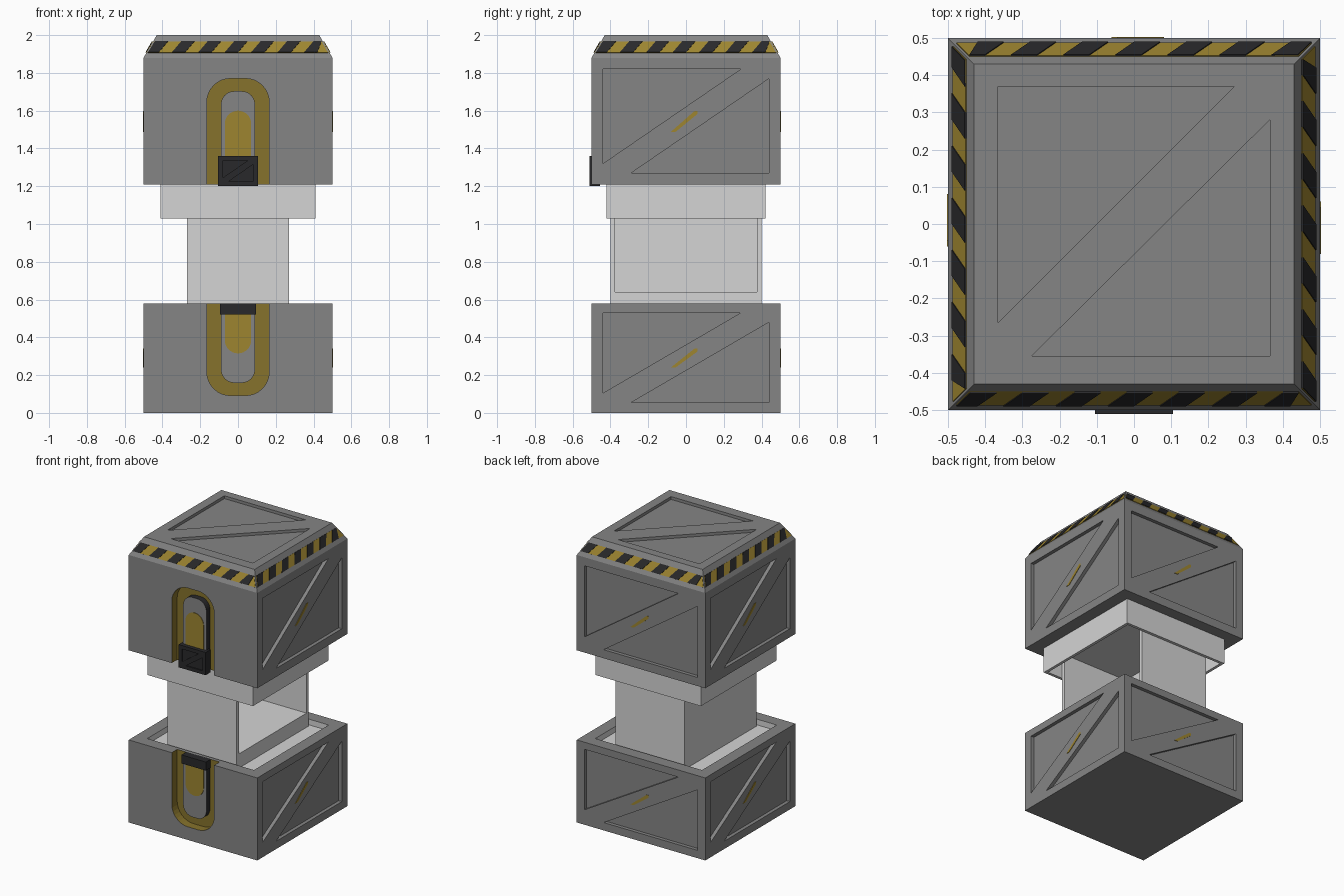
import bpy, bmesh, math
from mathutils import Vector, Matrix

if "Cube" in bpy.data.objects:
    bpy.data.objects.remove(bpy.data.objects["Cube"])

# One shared palette, so material indices match on every part and cutter
PALETTE = [("grey", (0.235, 0.235, 0.235)), ("white", (0.66, 0.66, 0.66)),
           ("yellow", (0.34, 0.235, 0.03)), ("dark_yellow", (0.24, 0.17, 0.025)),
           ("black", (0.022, 0.022, 0.024))]
GREY, WHITE, YELLOW, DARK_YELLOW, BLACK = range(5)
mats = []
for name, c in PALETTE:
    m = bpy.data.materials.new(name)
    m.diffuse_color = (*c, 1)
    m.use_nodes = True
    m.node_tree.nodes["Principled BSDF"].inputs["Base Color"].default_value = m.diffuse_color
    mats.append(m)


def finish(name, bm, mat):
    bmesh.ops.recalc_face_normals(bm, faces=bm.faces)
    for f in bm.faces:
        f.material_index = mat
    me = bpy.data.meshes.new(name)
    bm.to_mesh(me)
    bm.free()
    for m in mats:
        me.materials.append(m)
    ob = bpy.data.objects.new(name, me)
    bpy.context.collection.objects.link(ob)
    return ob


def loft(name, loops, mat):
    """Closed solid through matching loops of points."""
    bm = bmesh.new()
    rings = [[bm.verts.new(p) for p in lp] for lp in loops]
    n = len(rings[0])
    for a, b in zip(rings, rings[1:]):
        for i in range(n):
            bm.faces.new((a[i], a[(i + 1) % n], b[(i + 1) % n], b[i]))
    bm.faces.new(rings[0])
    bm.faces.new(rings[-1])
    return finish(name, bm, mat)


def prism(name, pts, vec, mat):
    pts = [Vector(p) for p in pts]
    return loft(name, [pts, [p + Vector(vec) for p in pts]], mat)


def box(name, x0, x1, y0, y1, z0, z1, mat):
    return prism(name, [(x0, y0, z0), (x1, y0, z0), (x1, y1, z0), (x0, y1, z0)],
                 (0, 0, z1 - z0), mat)


def square(h, z):
    return [(-h, -h, z), (h, -h, z), (h, h, z), (-h, h, z)]


def cut(ob, cutter):
    mod = ob.modifiers.new("cut", 'BOOLEAN')
    mod.operation, mod.solver, mod.object = 'DIFFERENCE', 'EXACT', cutter
    bpy.context.view_layer.objects.active = ob
    bpy.ops.object.modifier_apply(modifier=mod.name)
    bpy.data.objects.remove(cutter)


def side(k, u, z, x=0.5):
    """Point on the right side (u along y), turned k quarter turns about z."""
    return Matrix.Rotation(k * math.pi / 2, 3, 'Z') @ Vector((x, u, z))


def arch(hw, r, z_open, z_end, y):
    """Outline open at z_open with rounded corners at z_end."""
    s = 1 if z_end > z_open else -1
    pts = [(-hw, y, z_open), (hw, y, z_open)]
    for cx, a0 in ((hw - r, 0), (r - hw, 90)):
        for i in range(9):
            a = math.radians(a0 + i * 11.25)
            pts.append((cx + r * math.cos(a), y, z_end - s * r + s * r * math.sin(a)))
    return pts


def side_panels(ob, z0, z1):
    """Two triangular recesses and a yellow mark on the right, back and left."""
    drop = (z1 - z0) - 0.05
    tris = [[(-0.44, z1), (0.29, z1), (-0.44, z1 - drop)],
            [(0.44, z0 + drop), (0.44, z0), (-0.29, z0)]]
    mid = (z0 + z1) / 2
    for k in range(3):
        inward = side(k, 0, 0, -1)
        for t in tris:
            cut(ob, prism("cutter", [side(k, u, z, 0.55) for u, z in t],
                          inward * 0.075, GREY))
        h = 0.04 if drop < 0.45 else 0.045
        prism("strut_mark", [side(k, -0.08, mid - h - 0.012), side(k, -0.055, mid - h - 0.012),
                             side(k, 0.06, mid + h - 0.008), side(k, 0.06, mid + h + 0.008),
                             side(k, 0.045, mid + h + 0.008)], -inward * 0.003, YELLOW)


def front_slot(ob, prefix, z_open, z_end, bar0, bar1):
    """Yellow recess with a raised rounded plate and a yellow bar."""
    s = 1 if z_end > z_open else -1
    cut(ob, prism("cutter", arch(0.165, 0.125, z_open - s * 0.05, z_end, -0.55),
                  (0, 0.11, 0), DARK_YELLOW))
    plate = prism(prefix + "_slot_plate", arch(0.09, 0.07, z_open, z_end - s * 0.067, -0.48),
                  (0, 0.042, 0), BLACK)
    for f in plate.data.polygons:
        if f.normal.y < -0.9:
            f.material_index = GREY
    prism(prefix + "_slot_bar", arch(0.07, 0.07, bar0, bar1, -0.484), (0, 0.006, 0), YELLOW)


# Lower crate with white-lined top
base = loft("lower_crate", [square(0.5, 0), square(0.5, 0.58)], GREY)
cut(base, box("cutter", -0.415, 0.415, -0.415, 0.415, 0.54, 0.7, WHITE))
side_panels(base, 0.055, 0.53)
front_slot(base, "lower", 0.58, 0.092, 0.53, 0.315)
box("lower_latch", -0.095, 0.095, -0.492, -0.435, 0.52, 0.58, BLACK)

# Upper crate with chamfered top
lid = loft("upper_crate", [square(0.5, 1.21), square(0.5, 1.88), square(0.43, 2.0)], GREY)
side_panels(lid, 1.27, 1.82)
front_slot(lid, "upper", 1.21, 1.77, 1.30, 1.60)
for t in ([(-0.365, 0.37), (0.27, 0.37), (-0.365, -0.265)],
          [(0.365, 0.28), (0.365, -0.355), (-0.275, -0.355)]):
    cut(lid, prism("cutter", [(x, y, 2.05) for x, y in t], (0, 0, -0.07), GREY))

# Latch with triangular recesses
latch = box("upper_latch", -0.105, 0.105, -0.51, -0.455, 1.20, 1.36, BLACK)
for t in ([(-0.08, 1.335), (0.05, 1.335), (-0.08, 1.245)],
          [(0.08, 1.315), (0.08, 1.225), (-0.05, 1.225)]):
    cut(latch, prism("cutter", [(x, -0.53, z) for x, z in t], (0, 0.028, 0), BLACK))

# White neck under the upper crate: hollow frame and ceiling
for s in (-1, 1):
    box("neck_side", s * 0.41, s * 0.39, -0.42, 0.42, 1.03, 1.212, WHITE)
    box("neck_end", -0.39, 0.39, s * 0.42, s * 0.40, 1.03, 1.212, WHITE)
box("neck_ceiling", -0.39, 0.39, -0.40, 0.40, 1.195, 1.209, WHITE)

# White inner box, open to the right
box("inner_floor", -0.27, 0.27, -0.40, 0.40, 0.50, 0.64, WHITE)
box("inner_left_wall", -0.27, -0.245, -0.40, 0.40, 0.64, 1.20, WHITE)
box("inner_front_wall", -0.245, 0.27, -0.40, -0.375, 0.64, 1.20, WHITE)
box("inner_back_wall", -0.245, 0.27, 0.375, 0.40, 0.64, 1.20, WHITE)


# Hazard stripes around the chamfer
def slope(k, u, s):
    hw = 0.492 - 0.07 * s
    return side(k, max(-hw, min(hw, u)), 1.88 + 0.12 * s, 0.5 - 0.07 * s)


S0, S1, PERIOD = 0.22, 0.71, 0.14
for k in range(4):
    out = side(k, 0, 0.07, 0.12).normalized()
    prism("stripe_band", [slope(k, -1, S0), slope(k, 1, S0), slope(k, 1, S1), slope(k, -1, S1)],
          out * 0.003, YELLOW)
    for i in range(7):
        u = -0.49 + i * PERIOD
        prism("stripe", [slope(k, u, S0), slope(k, u + 0.07, S0),
                         slope(k, u + 0.12, S1), slope(k, u + 0.05, S1)], out * 0.006, BLACK)
